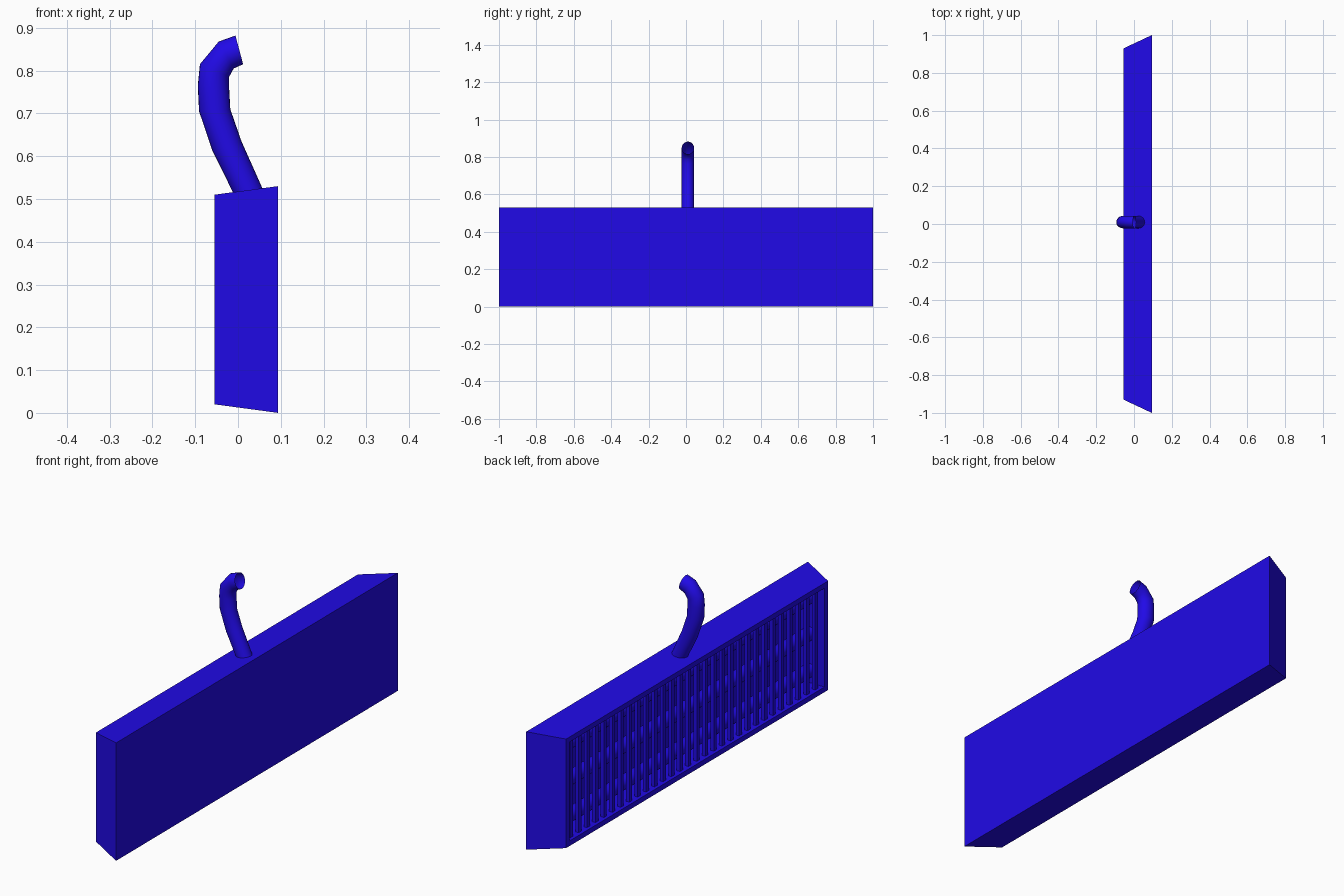
import bpy, bmesh
from math import cos, sin, pi
from mathutils import Vector

if "Cube" in bpy.data.objects:
    bpy.data.objects.remove(bpy.data.objects["Cube"])

blue = bpy.data.materials.new("blue_paint")
blue.diffuse_color = (0.015, 0.003, 0.8, 1)
blue.use_nodes = True
blue.node_tree.nodes["Principled BSDF"].inputs["Base Color"].default_value = blue.diffuse_color


def finish(name, bm, smooth=False, fix=True):
    if fix:
        bmesh.ops.recalc_face_normals(bm, faces=bm.faces)
    me = bpy.data.meshes.new(name)
    bm.to_mesh(me)
    bm.free()
    me.materials.append(blue)
    ob = bpy.data.objects.new(name, me)
    bpy.context.collection.objects.link(ob)
    if smooth:
        bpy.context.view_layer.objects.active = ob
        ob.select_set(True)
        bpy.ops.object.shade_smooth_by_angle(angle=0.7)
        ob.select_set(False)
    return ob


def bridge(bm, a, b):
    n = len(a)
    for i in range(n):
        bm.faces.new((a[i], a[(i + 1) % n], b[(i + 1) % n], b[i]))


# housing: tapered box, open towards -x, with a narrow rim and a recess
MID = 0.265
bm = bmesh.new()
loops = []
for x, hy, hz in ((0.094, 1.0, 0.265), (-0.055, 0.93, 0.245),
                  (-0.055, 0.905, 0.222), (0.075, 0.905, 0.222)):
    loops.append([bm.verts.new((x, sy * hy, MID + sz * hz))
                  for sy, sz in ((-1, -1), (1, -1), (1, 1), (-1, 1))])
for a, b in zip(loops, loops[1:]):
    bridge(bm, a, b)
bm.faces.new(loops[0])
bm.faces.new(loops[-1])
finish("housing", bm)

# grille: row of thin upright bars inside the opening
bm = bmesh.new()
COUNT = 30
for i in range(COUNT):
    y = -0.87 + 1.74 * i / (COUNT - 1)
    r = bmesh.ops.create_cube(bm, size=1)
    bmesh.ops.scale(bm, vec=(0.016, 0.02, 0.45), verts=r["verts"])
    bmesh.ops.translate(bm, vec=(-0.032, y, MID), verts=r["verts"])
finish("grille_bars", bm)

# heating tubes: horizontal rods behind the grille
SIDES = 20
bm = bmesh.new()
for z in (0.10, MID, 0.43):
    rings = [[bm.verts.new((0.02 + 0.03 * cos(2 * pi * k / SIDES), y,
                            z + 0.03 * sin(2 * pi * k / SIDES)))
              for k in range(SIDES)] for y in (-0.905, 0.905)]
    bridge(bm, *rings)
    bm.faces.new(rings[0])
    bm.faces.new(rings[1])
finish("heating_tubes", bm, smooth=True)

# hook pipe: each ring is given by its left and right edge in the xz plane
edges = [((-0.004, 0.500), (0.066, 0.505)), ((-0.060, 0.613), (0.008, 0.635)),
         ((-0.091, 0.705), (-0.018, 0.710)), ((-0.094, 0.765), (-0.021, 0.765)),
         ((-0.089, 0.815), (-0.021, 0.785)), ((-0.045, 0.868), (-0.010, 0.805)),
         ((-0.006, 0.882), (0.012, 0.815))]
bm = bmesh.new()
rings = []
for (lx, lz), (rx, rz) in edges:
    c = Vector(((lx + rx) / 2, 0.01, (lz + rz) / 2))
    u = Vector(((rx - lx) / 2, 0, (rz - lz) / 2))
    v = Vector((0, 0.033, 0))
    rings.append([bm.verts.new(c + u * cos(2 * pi * k / 24) + v * sin(2 * pi * k / 24))
                  for k in range(24)])
for a, b in zip(rings, rings[1:]):
    bridge(bm, a, b)
finish("hook_pipe", bm, smooth=True, fix=False)
